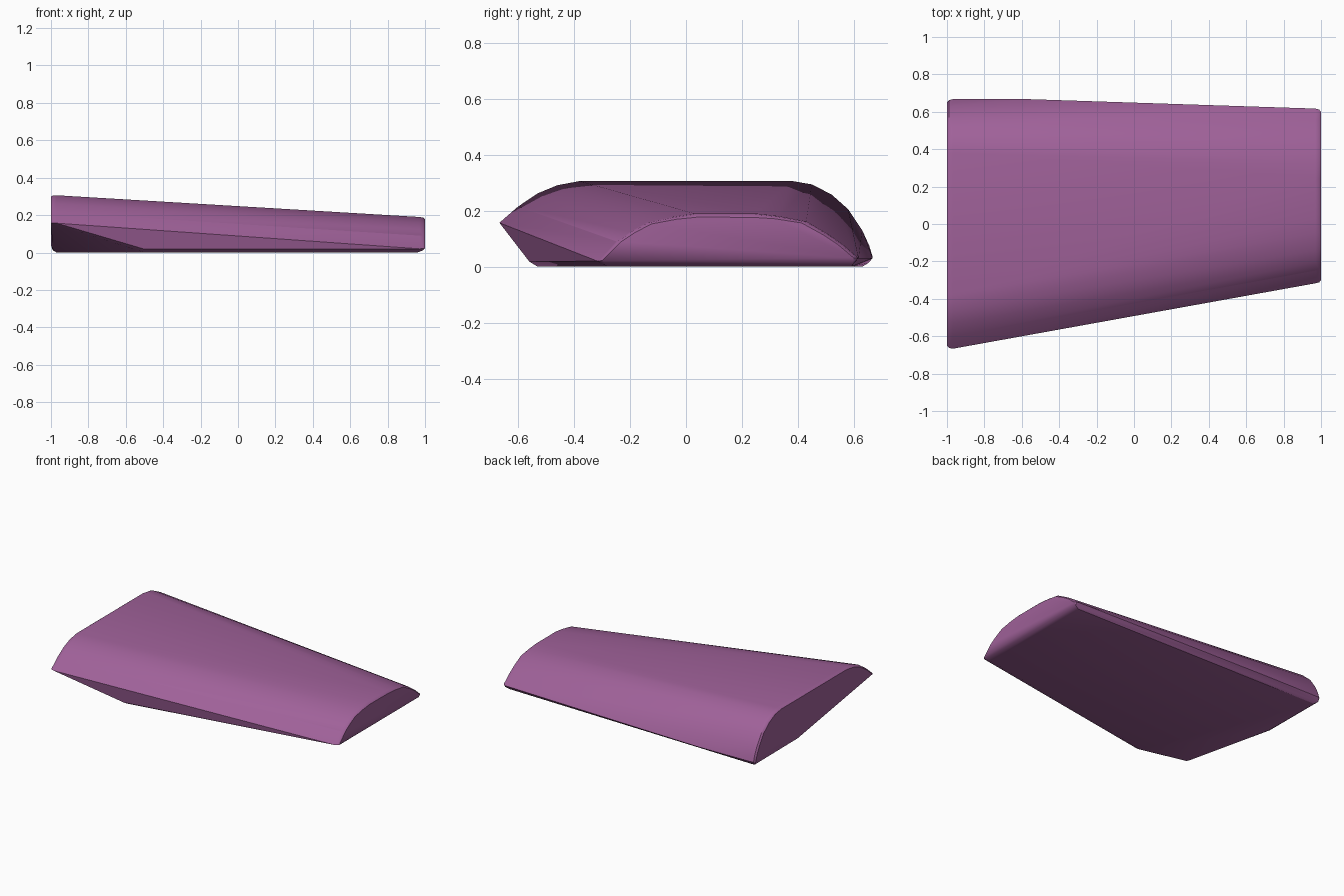
import bpy, bmesh, math

if "Cube" in bpy.data.objects:
    bpy.data.objects.remove(bpy.data.objects["Cube"])

# Upper cross-sections (y, z) of the two ends, front to back
LEFT = [(-.667, .157), (-.60, .215), (-.53, .262), (-.46, .291), (-.38, .306),
        (.38, .306), (.45, .294), (.52, .258), (.58, .205), (.63, .13),
        (.655, .075), (.667, .035)]
RIGHT = [(-.317, .02), (-.25, .09), (-.20, .125), (-.14, .158), (-.05, .178), (.03, .190),
         (.25, .190), (.33, .181), (.43, .162), (.51, .115), (.56, .08), (.617, .03)]


def end_points(profile, x, direction, centre):
    """Full section, then slightly shrunken sections for the rounded rim."""
    pts = []
    for step, inset in ((.03, 0), (.01, .005), (0, .018)):
        for y, z in profile:
            dy, dz = centre[0] - y, centre[1] - z
            k = inset / math.hypot(dy, dz)
            pts.append((x - direction * step, y + dy * k, z + dz * k))
    return pts


points = end_points(LEFT, -1, -1, (0, .15)) + end_points(RIGHT, 1, 1, (.15, .07))

# Underside: flat base with a softened rim and a cut-off front left corner
points += [(-.99, .17, .015), (-.5, -.56, .018), (-.55, .667, .03),
           (-.99, .65, .012), (.99, -.29, .012), (.99, .60, .012)]
points += [(-.97, .19, 0), (-.5, -.53, 0), (.96, -.28, 0), (.96, .59, 0), (-.97, .63, 0)]

bm = bmesh.new()
for p in points:
    bm.verts.new(p)
hull = bmesh.ops.convex_hull(bm, input=bm.verts[:])
junk = {g for g in hull["geom_interior"] + hull["geom_unused"]
        if isinstance(g, bmesh.types.BMVert)}
bmesh.ops.delete(bm, geom=list(junk), context='VERTS')
bmesh.ops.dissolve_limit(bm, angle_limit=math.radians(.8),
                         verts=bm.verts[:], edges=bm.edges[:])
bmesh.ops.recalc_face_normals(bm, faces=bm.faces[:])

# Tapered wedge body
mesh = bpy.data.meshes.new("tapered_body")
bm.to_mesh(mesh)
bm.free()
body = bpy.data.objects.new("tapered_body", mesh)
bpy.context.collection.objects.link(body)

purple = bpy.data.materials.new("purple")
purple.diffuse_color = (.35, .12, .32, 1)
purple.use_nodes = True
purple.node_tree.nodes["Principled BSDF"].inputs["Base Color"].default_value = purple.diffuse_color
mesh.materials.append(purple)

bpy.context.view_layer.objects.active = body
body.select_set(True)
bpy.ops.object.shade_smooth_by_angle(angle=math.radians(30))
